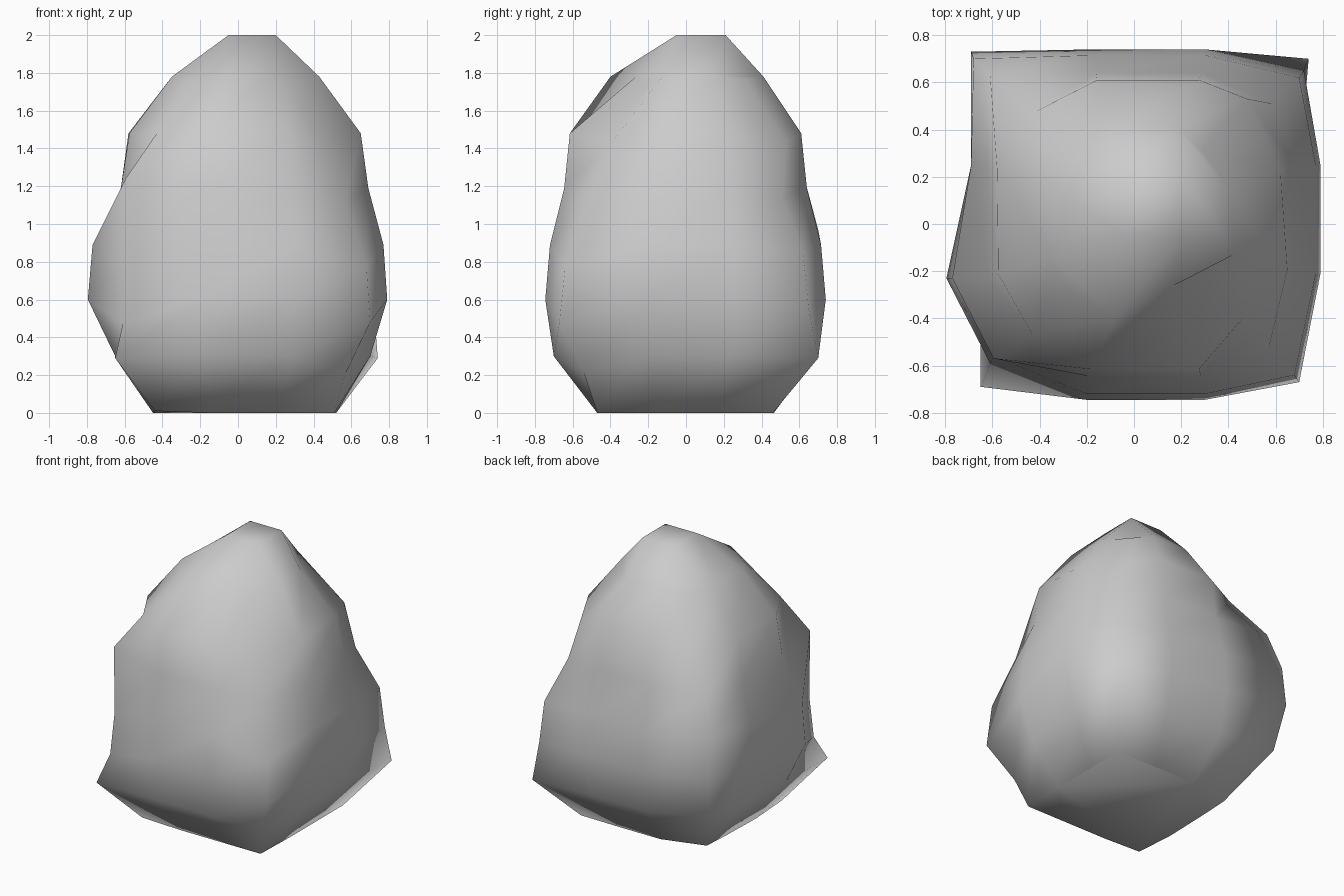
import bpy, bmesh

if "Cube" in bpy.data.objects:
    bpy.data.objects.remove(bpy.data.objects["Cube"])

# Rock levels: height, front y, right x, back y, left x near front, left x near back, inner spacing
levels = [
    (0.00, -.47, .52, .465, -.45, -.44, .70),
    (0.30, -.70, .70, .69, -.65, -.63, .95),
    (0.60, -.745, .79, .74, -.795, -.69, 1.0),
    (0.89, -.72, .77, .715, -.77, -.69, 1.0),
    (1.19, -.645, .69, .64, -.62, -.62, .95),
    (1.48, -.615, .65, .61, -.575, -.58, .92),
    (1.78, -.36, .43, .41, -.35, -.33, .60),
]

# Weathered corner edges, bottom to top
front_left = [(-.44, -.47, .01), (-.65, -.69, .29), (-.61, -.59, .47), (-.595, -.56, .77),
              (-.595, -.57, 1.24), (-.43, -.47, 1.48), (-.26, -.30, 1.75)]
front_right = [(.51, -.47, 0), (.57, -.54, .21), (.70, -.67, .48), (.68, -.64, .77),
               (.57, -.53, 1.12), (.46, -.40, 1.42), (.27, -.20, 1.73)]
back_right = [(.52, .46, 0), (.74, .70, .29), (.72, .65, .55), (.70, .62, .84),
              (.585, .51, 1.14), (.48, .53, 1.43), (.29, .31, 1.77)]
back_left = [(-.44, .39, .01), (-.65, .65, .36), (-.69, .73, .68), (-.68, .70, .97),
             (-.61, .63, 1.23), (-.42, .475, 1.48), (-.25, .31, 1.77)]

bm = bmesh.new()
rings = []
for i, (z, f, r, b, l2, l1, s) in enumerate(levels):
    top = i == len(levels) - 1
    pts = [front_left[i],
           (-.08 if top else -.2 * s, -.40 if top else f, z),
           (.16 if top else .3 * s, -.265 if top else f, z),
           front_right[i], (r, -.21 * s, z), (r - .03 * (z > 1.4), .25 * s, z),
           back_right[i], (.3 * s, b, z), (-.17 * s, b, z),
           back_left[i], (l1, .25 * s, z), (l2, -.23 * s, z)]
    rings.append([bm.verts.new(p) for p in pts])

# Sides
for a, b in zip(rings, rings[1:]):
    for k in range(12):
        n = (k + 1) % 12
        bm.faces.new((a[k], a[n], b[n], b[k]))

# Crown: a small flat top joined to the last ring, corner by corner
crown = [bm.verts.new(p) for p in ((-.05, -.05, 2), (.2, -.05, 2), (.2, .21, 2), (-.05, .21, 2))]
t = rings[-1]
bm.faces.new(crown)
for c in range(4):
    k = 3 * c
    bm.faces.new((t[k - 1], t[k], t[k + 1], crown[c]))
    bm.faces.new((t[k + 1], t[k + 2], crown[(c + 1) % 4], crown[c]))

# Flat base
bm.faces.new(list(reversed(rings[0])))
bmesh.ops.recalc_face_normals(bm, faces=bm.faces)
for face in bm.faces:
    face.smooth = True

mesh = bpy.data.meshes.new("rock")
bm.to_mesh(mesh)
bm.free()
rock = bpy.data.objects.new("rock", mesh)
bpy.context.collection.objects.link(rock)
zmin = min(v.co.z for v in mesh.vertices)
rock.location.z = -zmin
